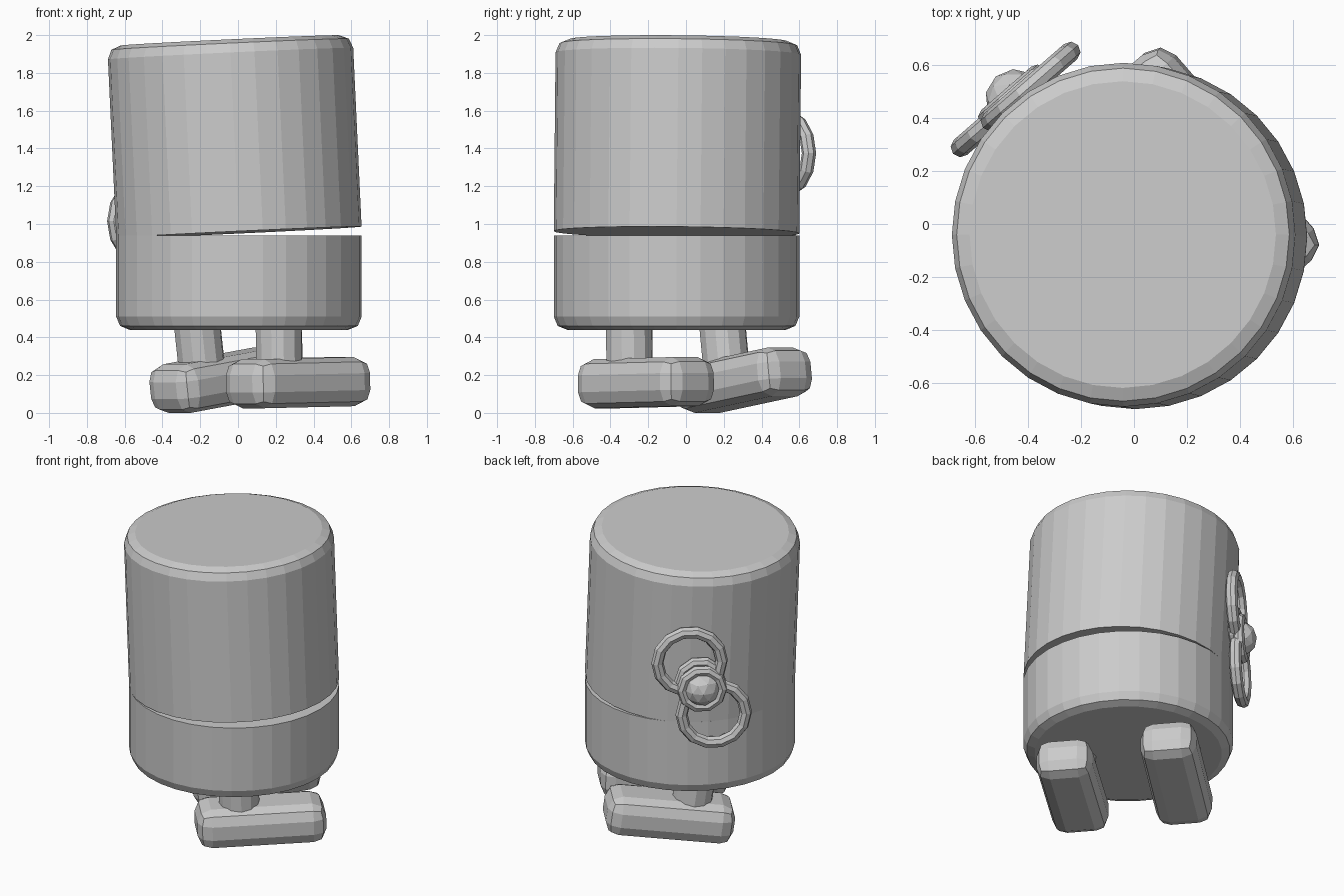
import bpy, bmesh, math
from mathutils import Matrix, Vector

cube = bpy.data.objects.get("Cube")
if cube:
    bpy.data.objects.remove(cube)

grey = bpy.data.materials.new("plain grey")
grey.use_nodes = True
grey.diffuse_color = (0.6, 0.6, 0.6, 1)
grey.node_tree.nodes["Principled BSDF"].inputs["Base Color"].default_value = (0.6, 0.6, 0.6, 1)

CENTRE = Vector((0.005, -0.05, 0))
TURNED = Matrix.Translation(CENTRE) @ Matrix.Rotation(math.radians(41), 4, 'Z')


def finish(name, bm, matrix):
    mesh = bpy.data.meshes.new(name)
    bmesh.ops.recalc_face_normals(bm, faces=bm.faces)
    bm.to_mesh(mesh)
    bm.free()
    mesh.materials.append(grey)
    ob = bpy.data.objects.new(name, mesh)
    ob.matrix_world = matrix
    bpy.context.collection.objects.link(ob)
    return ob


def drum(name, radius, height, sides, matrix, round_top=None, bevel=0.07):
    """Cylinder standing on its origin, with one rim optionally rounded."""
    bm = bmesh.new()
    bmesh.ops.create_cone(bm, cap_ends=True, segments=sides, radius1=radius,
                          radius2=radius, depth=height,
                          matrix=Matrix.Translation((0, 0, height / 2)))
    if round_top is not None:
        level = height if round_top else 0
        rim = [e for e in bm.edges if all(abs(v.co.z - level) < 1e-4 for v in e.verts)]
        bmesh.ops.bevel(bm, geom=rim, offset=bevel, segments=2, profile=0.5, affect='EDGES')
    return finish(name, bm, matrix)


def rounded_box(name, size, bevel, matrix):
    bm = bmesh.new()
    bmesh.ops.create_cube(bm, size=1, matrix=Matrix.Diagonal((*size, 1)))
    bmesh.ops.bevel(bm, geom=bm.edges[:], offset=bevel, segments=2, profile=0.5, affect='EDGES')
    return finish(name, bm, matrix)


def ring(name, major, minor, around, across, matrix):
    """Torus lying in the local xz plane, made by spinning a small circle."""
    bm = bmesh.new()
    place = Matrix.Translation((major, 0, 0))
    circle = bmesh.ops.create_circle(bm, segments=across, radius=minor, matrix=place)
    edges = list({e for v in circle["verts"] for e in v.link_edges})
    bmesh.ops.rotate(bm, verts=bm.verts, cent=(0, 0, 0), matrix=Matrix.Rotation(0, 3, 'X'))
    bmesh.ops.spin(bm, geom=circle["verts"] + edges, cent=(0, 0, 0), axis=(0, 1, 0),
                   angle=2 * math.pi, steps=around)
    bmesh.ops.remove_doubles(bm, verts=bm.verts, dist=1e-4)
    return finish(name, bm, matrix)


# Body: an upright lower half and a slightly tipped upper half
drum("lower_body", 0.65, 0.5, 32, Matrix.Translation(CENTRE + Vector((0, 0, 0.44))), False)
lean = Vector((-0.0475, 0.01, 1.016))
tip = Vector((0, 0, 1)).rotation_difference(lean).to_matrix().to_4x4()
drum("upper_body", 0.65, lean.length, 32,
     Matrix.Translation(CENTRE + Vector((0, 0, 0.956))) @ tip, True)

# Legs and feet: one planted, one with its toe lifted
for side, y, x, z, pitch in (("right", -0.328, 0.13, 0.16, 1), ("left", 0.328, 0.165, 0.173, 8)):
    pose = TURNED @ Matrix.Translation((x, y, z)) @ Matrix.Rotation(math.radians(-pitch), 4, 'Y')
    rounded_box(side + "_foot", (0.8, 0.35, 0.26), 0.085, pose)
    drum(side + "_leg", 0.125, 0.36, 12, pose @ Matrix.Translation((-0.13, 0, 0)))

# Wind-up key on the side of the body
key = TURNED @ Matrix.Translation((0, 0.69, 1.195))
for name, s in (("upper_key_loop", 1), ("lower_key_loop", -1)):
    ring(name, 0.2, 0.038, 14, 8, key @ Matrix.Translation((0.075 * s, 0, 0.18 * s)))
ring("key_collar", 0.125, 0.035, 10, 8, key @ Matrix.Translation((0, 0.02, 0)))
ring("key_collar_back", 0.125, 0.035, 10, 8, key @ Matrix.Translation((0.01, -0.01, 0.045)))

bm = bmesh.new()
bmesh.ops.create_icosphere(bm, subdivisions=2, radius=0.115)
finish("key_knob", bm, key)
drum("key_shaft", 0.06, 0.2, 10,
     key @ Matrix.Translation((0, -0.2, 0)) @ Matrix.Rotation(math.radians(-90), 4, 'X'))
